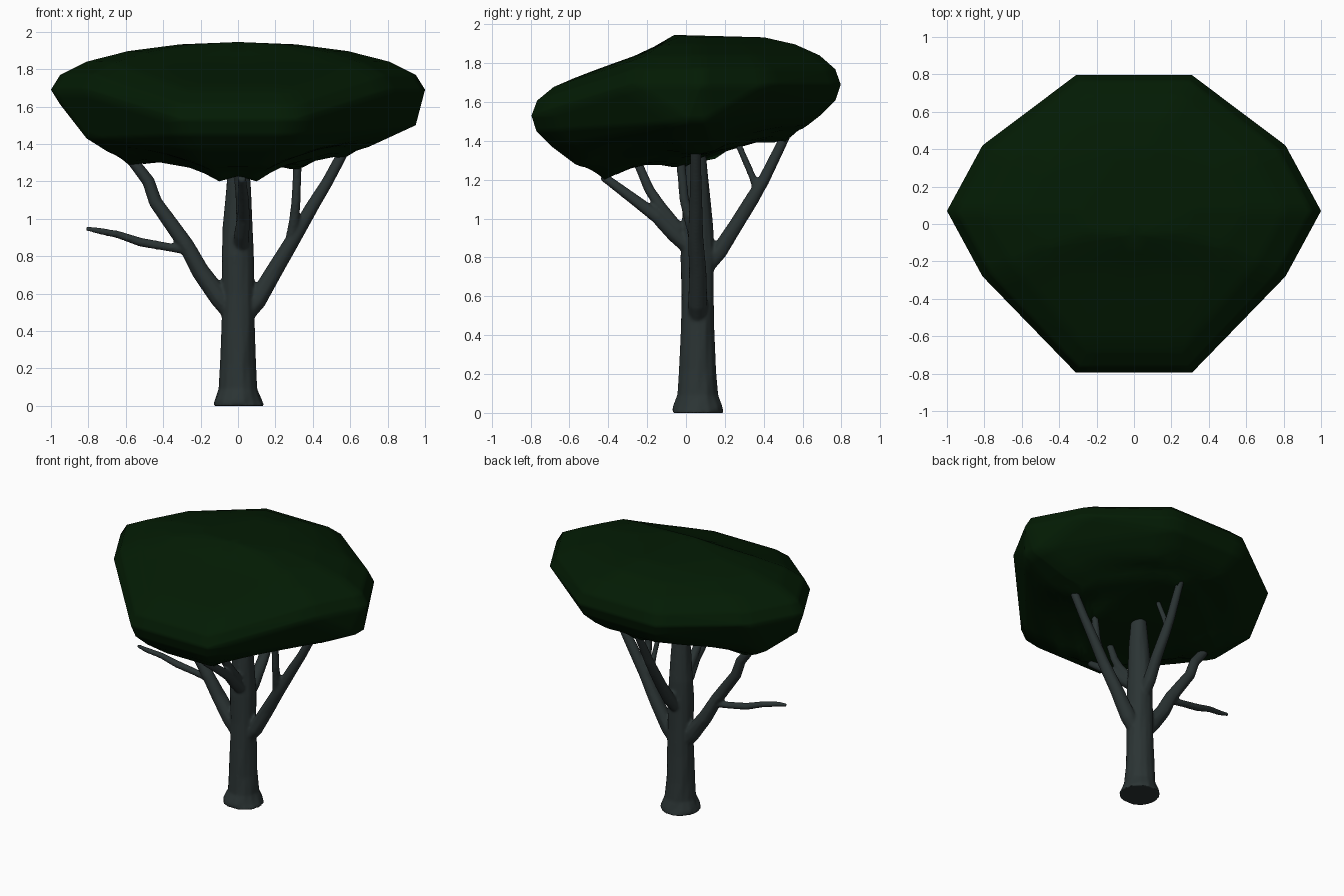
import bpy, bmesh, math, random
from mathutils import Vector

if "Cube" in bpy.data.objects:
    bpy.data.objects.remove(bpy.data.objects["Cube"])

random.seed(4)


def material(name, rgb):
    m = bpy.data.materials.new(name)
    m.diffuse_color = (*rgb, 1)
    m.use_nodes = True
    m.node_tree.nodes["Principled BSDF"].inputs["Base Color"].default_value = m.diffuse_color
    return m


bark = material("dark grey bark", (0.024, 0.034, 0.034))
leaf = material("deep green leaves", (0.0009, 0.0108, 0.0011))


def finish(name, bm, mat):
    bmesh.ops.recalc_face_normals(bm, faces=bm.faces)
    me = bpy.data.meshes.new(name)
    bm.to_mesh(me)
    bm.free()
    ob = bpy.data.objects.new(name, me)
    bpy.context.collection.objects.link(ob)
    me.materials.append(mat)
    for p in me.polygons:
        p.use_smooth = True
    return ob


def tube(bm, path, ref=(0, 1, 0), sides=10, wobble=0.05):
    """Round limb through (x, y, z, radius) points."""
    pts = [Vector(p[:3]) for p in path]
    rings = []
    for i, p in enumerate(pts):
        t = (pts[min(i + 1, len(pts) - 1)] - pts[max(i - 1, 0)]).normalized()
        u = t.cross(Vector(ref)).normalized()
        v = t.cross(u)
        ring = []
        for k in range(sides):
            a = 2 * math.pi * k / sides
            r = path[i][3] * (1 + random.uniform(-wobble, wobble))
            ring.append(bm.verts.new(p + (u * math.cos(a) + v * math.sin(a)) * r))
        rings.append(ring)
    for a, b in zip(rings, rings[1:]):
        for k in range(sides):
            n = (k + 1) % sides
            bm.faces.new((a[k], a[n], b[n], b[k]))
    bm.faces.new(rings[0])
    bm.faces.new(rings[-1])


wood = bmesh.new()
X = (1, 0, 0)

# Trunk with flared foot
tube(wood, [(0, .06, 0, .138), (0, .06, .03, .128), (0, .06, .09, .105),
            (0, .06, .22, .097), (0, .06, .42, .09), (0, .06, .6, .086),
            (0, .06, .8, .088), (0, .06, .95, .082), (.003, .055, 1.15, .068),
            (.003, .05, 1.34, .052)], sides=14, wobble=.04)
# Left branch and its bare twig
tube(wood, [(0, .06, .45, .045), (-.1, .06, .58, .055), (-.2, .06, .72, .049),
            (-.28, .05, .86, .043), (-.37, .05, .99, .039), (-.44, .05, 1.09, .037),
            (-.48, .05, 1.2, .035), (-.57, .05, 1.32, .031)])
tube(wood, [(-.26, .05, .83, .025), (-.38, .05, .85, .024), (-.52, .04, .875, .025),
            (-.64, .02, .915, .021), (-.74, 0, .935, .018), (-.815, 0, .948, .011)], sides=8)
# Right branch and fork
tube(wood, [(0, .06, .43, .04), (.1, .06, .56, .052), (.2, .06, .73, .045),
            (.3, .05, .9, .04), (.4, .05, 1.07, .035), (.48, .05, 1.2, .031),
            (.57, .05, 1.37, .029)])
tube(wood, [(.28, .05, .88, .03), (.3, .02, .99, .029), (.31, -.01, 1.1, .026),
            (.32, -.03, 1.33, .023)], sides=8)
# Back branch and fork
tube(wood, [(0, .06, .7, .04), (.01, .17, .83, .043), (.02, .26, .97, .038),
            (.02, .34, 1.1, .035), (.02, .4, 1.2, .031), (.03, .52, 1.44, .025)], X)
tube(wood, [(.02, .365, 1.14, .02), (.02, .34, 1.22, .019), (.02, .27, 1.38, .017)], X, 8)
# Front branch and fork
tube(wood, [(.01, .05, .82, .04), (.02, -.06, .92, .041), (.03, -.15, 1.01, .035),
            (.03, -.27, 1.1, .03), (.02, -.43, 1.22, .023)], X)
tube(wood, [(.02, -.03, .94, .03), (.02, -.13, 1.06, .031), (.01, -.19, 1.15, .028),
            (0, -.25, 1.29, .024)], X, 8)

# Fuse the limbs so the joints flow into the trunk
tree = finish("trunk_and_branches", wood, bark)
fuse = tree.modifiers.new("fuse", 'REMESH')
fuse.mode = 'VOXEL'
fuse.voxel_size = 0.009
fuse.use_smooth_shade = True
soft = tree.modifiers.new("soften", 'SMOOTH')
soft.iterations = 4

# Canopy: hull around a tall rear dome, a low front dome and the limb tips
pts = [(0, -.06, 1.945)]
for i in range(5):
    c, s = math.cos(math.radians(18 * i)), math.sin(math.radians(18 * i))
    for m in (-1, 1):
        z = 1.69 + .255 * s
        pts += [(m * c, .07, z), (m * .81 * c, .07 + .35 * c, z),
                (m * .81 * c, .07 - .35 * c, z), (m * .31 * c, .226 + .57 * c, z),
                (m * .31 * c, -.2 - .595 * c, 1.53 + .25 * s)]
for m in (-1, 1):
    pts += [(m * .29, -.77, 1.45), (m * .25, -.69, 1.37), (m * .18, -.57, 1.28),
            (m * .1, -.42, 1.2), (m * .29, .77, 1.61), (m * .25, .69, 1.53),
            (.04 + m * .1, .51, 1.39),
            (-.81, .05 + m * .18, 1.43), (-.58, .05 + m * .1, 1.285),
            (.95, .05 + m * .05, 1.5), (.57, .05 + m * .1, 1.325),
            (.32, -.03 + m * .03, 1.26)]
pts.append((-.95, .07, 1.61))
bm = bmesh.new()
for p in pts:
    bm.verts.new(p)
bmesh.ops.convex_hull(bm, input=bm.verts)
bmesh.ops.delete(bm, geom=[v for v in bm.verts if not v.link_faces], context='VERTS')

# Hollow the underside between limb tips, and dip the front slope of the top
bmesh.ops.subdivide_edges(bm, edges=bm.edges, cuts=5, use_grid_fill=True)
bmesh.ops.recalc_face_normals(bm, faces=bm.faces)
bm.normal_update()
tips = [(-.58, .05), (.57, .05), (.32, -.03), (.04, .51), (.1, -.42), (-.1, -.42)]
for v in bm.verts:
    x, y, _ = v.co
    if v.normal.z < -.5:
        d = min(math.hypot(x - a, y - b) for a, b in tips)
        inside = max(0, min(1, 3 * (1 - (x / .7) ** 2 - ((y - .03) / .6) ** 2)))
        v.co.z += .045 * min(1, d / .16) * inside
    elif v.normal.z > .5 and -.55 < y < -.06:
        dip = (y + .55) / .33 if y < -.22 else (-.06 - y) / .16
        v.co.z -= .025 * dip * max(0, 1 - abs(x) / .8)
finish("canopy", bm, leaf)
